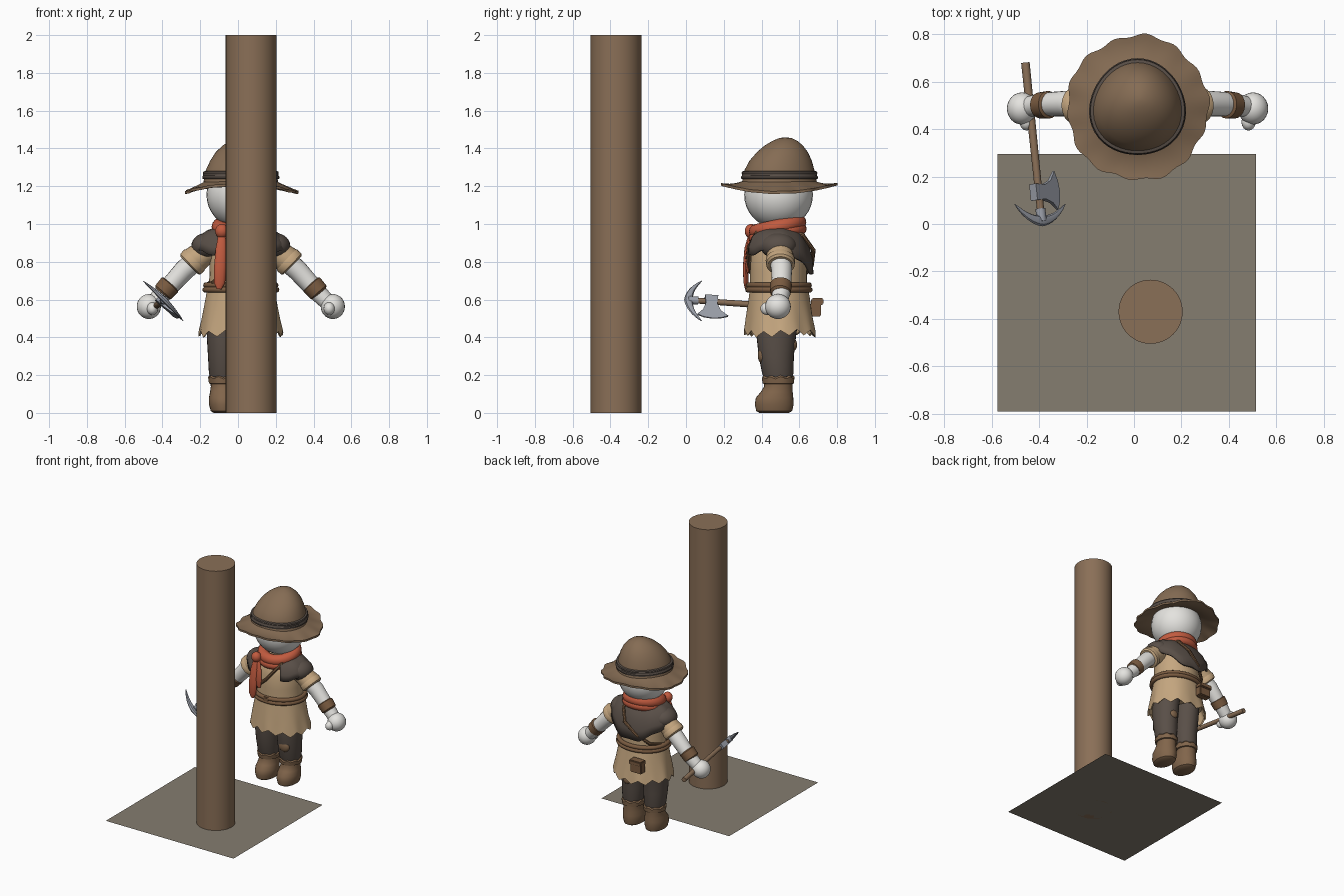
import bpy, bmesh, math
from mathutils import Vector, Matrix

if "Cube" in bpy.data.objects:
    bpy.data.objects.remove(bpy.data.objects["Cube"])

CX, CY = 0.015, 0.49  # body axis


def mat(name, r, g, b):
    m = bpy.data.materials.new(name)
    m.diffuse_color = (r, g, b, 1)
    m.use_nodes = True
    m.node_tree.nodes["Principled BSDF"].inputs["Base Color"].default_value = m.diffuse_color
    return m


WOOD = mat("wood_brown", .255, .160, .095)
GROUND = mat("ground_grey", .235, .205, .160)
FELT = mat("felt_brown", .235, .150, .088)
DARK = mat("dark_cloth", .100, .078, .064)
TAN = mat("tan_cloth", .560, .385, .215)
RED = mat("scarf_red", .540, .105, .050)
WHITE = mat("body_white", .780, .770, .740)
STEEL = mat("steel", .330, .350, .400)
LEATHER = mat("leather", .195, .105, .052)
BOOT = mat("boot_brown", .220, .130, .070)


def finish(bm, name, m):
    bmesh.ops.recalc_face_normals(bm, faces=bm.faces[:])
    me = bpy.data.meshes.new(name)
    bm.to_mesh(me)
    bm.free()
    me.polygons.foreach_set("use_smooth", [True] * len(me.polygons))
    me.set_sharp_from_angle(angle=math.radians(40))
    me.materials.append(m)
    ob = bpy.data.objects.new(name, me)
    bpy.context.scene.collection.objects.link(ob)
    return ob


def skin(name, rings, m, caps=True, wrap=True, closed=False):
    """Bridge a list of equal point rings."""
    bm = bmesh.new()
    vs = [[bm.verts.new(p) for p in r] for r in rings]
    n = len(rings[0])
    for i in range(len(vs) if closed else len(vs) - 1):
        a, b = vs[i], vs[(i + 1) % len(vs)]
        for j in range(n if wrap else n - 1):
            k = (j + 1) % n
            bm.faces.new((a[j], a[k], b[k], b[j]))
    if caps and not closed:
        bm.faces.new(vs[0])
        bm.faces.new(vs[-1])
    return finish(bm, name, m)


def loft(name, prof, m, n=32, warp=None, caps=True):
    """prof rows: z, rx, ry, x, y; warp(angle, row) gives (radius factor, dz)."""
    rings = []
    for i, (z, rx, ry, x, y) in enumerate(prof):
        ring = []
        for j in range(n):
            a = 2 * math.pi * j / n
            f, dz = warp(a, i) if warp else (1, 0)
            ring.append((x + rx * f * math.cos(a), y + ry * f * math.sin(a), z + dz))
        rings.append(ring)
    return skin(name, rings, m, caps)


def tube(name, pts, radii, m, n=14, ref=(0, 0, 1), flat=1.0, closed=False):
    """Sweep an ellipse along points; flat scales it along ref."""
    pts, rings, c = [Vector(p) for p in pts], [], len(pts)
    for i, p in enumerate(pts):
        q0 = pts[(i - 1) % c] if closed else pts[max(i - 1, 0)]
        q1 = pts[(i + 1) % c] if closed else pts[min(i + 1, c - 1)]
        t = (q1 - q0).normalized()
        s = t.cross(Vector(ref)).normalized()
        u = s.cross(t)
        r = radii[i] if isinstance(radii, (list, tuple)) else radii
        rings.append([p + s * r * math.cos(2 * math.pi * k / n)
                      + u * r * flat * math.sin(2 * math.pi * k / n) for k in range(n)])
    return skin(name, rings, m, closed=closed)


def blob(name, loc, rad, m, seg=24):
    bm = bmesh.new()
    bmesh.ops.create_uvsphere(bm, u_segments=seg, v_segments=seg // 2 + 2, radius=1,
                              matrix=Matrix.Translation(loc) @ Matrix.Diagonal((*rad, 1)))
    return finish(bm, name, m)


def box(name, loc, size, m, bevel=.006, rot=None):
    bm = bmesh.new()
    bmesh.ops.create_cube(bm, size=1, matrix=Matrix.Translation(loc)
                          @ (rot or Matrix()) @ Matrix.Diagonal((*size, 1)))
    if bevel:
        bmesh.ops.bevel(bm, geom=bm.edges[:], offset=bevel, segments=2, affect='EDGES')
    return finish(bm, name, m)


# Ground plate and post
skin("ground", [[(-.575, -.79, 0), (.515, -.79, 0)], [(-.575, .295, 0), (.515, .295, 0)]],
     GROUND, caps=False, wrap=False)
loft("post", [(0, .135, .135, .07, -.37), (2, .135, .135, .07, -.37)], WOOD, 48)

# Head
blob("head", (CX, CY, 1.155), (.182, .182, .18), WHITE, 32)


# Hat: wavy brim, lopsided crown, dark band, patch
def brim_point(a, t, dz):
    r = .165 + (.297 - .165) * t
    wave = t * t * (.006 * math.sin(14 * a) + .005 * math.sin(5 * a + 1))
    drop = .042 + .022 * math.cos(2 * a)
    z = 1.237 - drop * t + .18 * wave + .012 * t * (1 - t) * -4 * math.sin(a) ** 2
    return (CX + (r + wave) * math.cos(a), CY + (r * 1.025 + wave) * math.sin(a), z + dz)


steps = [(t / 6, 0) for t in range(7)] + [(t / 6, -.014) for t in range(6, -1, -1)]
skin("hat_brim", [[brim_point(2 * math.pi * j / 96, t, dz) for j in range(96)]
                  for t, dz in steps], FELT, caps=False)
lobes = lambda a, i: (1 + .025 * math.sin(-3 * a), 0)
loft("hat_crown", [(1.222, .198, .198, CX, CY), (1.25, .192, .192, CX, CY),
                   (1.285, .185, .185, CX, CY), (1.335, .165, .165, .018, .497),
                   (1.38, .138, .135, .02, .507), (1.415, .104, .102, .022, .515),
                   (1.44, .068, .066, .024, .522), (1.454, .034, .034, .025, .525),
                   (1.459, .008, .008, .025, .525)], FELT, 48, lobes)
loft("hat_band", [(1.236, .19, .19, CX, CY), (1.24, .203, .203, CX, CY), (1.25, .204, .204, CX, CY),
                  (1.256, .199, .199, CX, CY), (1.265, .199, .199, CX, CY),
                  (1.27, .201, .201, CX, CY), (1.278, .198, .198, CX, CY),
                  (1.283, .18, .18, CX, CY)], DARK, 48, lobes)
patch_rot = Vector((.8, -.48, .55)).to_track_quat('Z', 'Y').to_matrix().to_4x4()
box("hat_patch", (.143, .412, 1.338), (.055, .045, .009), FELT, 0, patch_rot)

# Torso and ragged skirt
loft("torso", [(.66, .17, .15, CX, CY), (.75, .165, .15, CX, CY), (.85, .165, .148, CX, CY),
               (.92, .14, .125, CX, CY), (.96, .10, .095, CX, CY), (1.0, .07, .07, CX, CY)], TAN)


def ragged(a, i):
    tooth = abs((a * 13 / (2 * math.pi)) % 1 - .5) * 2
    return (1 + .02 * math.sin(7 * a) * (i >= 2), (.032 * tooth + .006 * math.sin(3 * a)) * (i in (3, 4)))


loft("tunic_skirt", [(.685, .172, .15, CX, .492), (.6, .188, .163, CX, .494),
                     (.5, .206, .178, CX, .497), (.405, .223, .19, CX, .50),
                     (.41, .212, .18, CX, .50), (.50, .19, .165, CX, .497)], TAN, 78, ragged)

# Double belt
for i, z in enumerate((.652, .676)):
    ring = [(CX + (.188 - .004 * i) * math.cos(a), .492 + (.163 - .004 * i) * math.sin(a), z)
            for a in [2 * math.pi * k / 48 for k in range(48)]]
    tube("belt_%d" % (i + 1), ring, .0155, LEATHER, 10, closed=True)
box("belt_clasp", (CX, .325, .663), (.05, .018, .05), LEATHER)

# Back pouch with flap
box("pouch", (-.07, .688, .553), (.095, .055, .085), LEATHER)
box("pouch_flap", (-.07, .695, .59), (.105, .065, .035), LEATHER)


# Shoulder cape: open at the front, pointed at the back
def cape_point(a, t, f):
    s = math.sin(a)
    low = .86 - (.13 * s ** 2 if s > 0 else .03 * s ** 2) + .008 * math.sin(9 * a)
    return (CX + .242 * f * math.cos(a), CY + .178 * f * s, .985 + (low - .985) * t)


angs = [math.radians(-62 + 304 * k / 60) for k in range(61)]
cape = skin("shoulder_cape", [[cape_point(a, t, f) for a in angs] for t, f in
            ((0, .45), (.2, .72), (.4, .87), (.7, .97), (1, 1))], DARK, caps=False, wrap=False)
sol = cape.modifiers.new("thickness", 'SOLIDIFY')
sol.thickness = .014
sol.offset = 0

# Cross-body strap
tube("strap", [(.11, .375, .955), (.06, .335, .88), (.01, .33, .82), (-.07, .34, .75), (-.13, .39, .69),
               (-.165, .49, .675), (-.12, .61, .71), (-.04, .665, .78), (.05, .675, .86),
               (.10, .62, .94), (.12, .49, .985)], .012, LEATHER, 8, closed=True)

# Scarf: tilted neck roll, front drape, knot and two tails
for name, rx, ry, z, r in (("scarf_roll", .115, .112, .985, .04), ("scarf_fold", .125, .122, .95, .032)):
    ring = [(CX + rx * math.cos(a), CY - .005 + ry * math.sin(a), z + .025 * math.sin(a))
            for a in [2 * math.pi * k / 36 for k in range(36)]]
    tube(name, ring, r, RED, 14, closed=True)
blob("scarf_knot", (-.085, .345, .962), (.036, .034, .038), RED)
tube("scarf_tail_long", [(-.085, .34, .95), (-.09, .322, .87), (-.095, .315, .77), (-.098, .318, .69),
                         (-.10, .318, .655)], [.018, .028, .032, .03, .012], RED, 12, (0, 1, 0), .45)
tube("scarf_tail_short", [(-.075, .345, .95), (-.06, .332, .88), (-.055, .325, .80), (-.05, .328, .74)],
     [.018, .026, .03, .012], RED, 12, (0, 1, 0), .45)

# Arms and legs, mirrored
for side, s in (("right", -1), ("left", 1)):
    def P(x, y, z):
        return (CX + s * x, y, z)
    blob(side + "_shoulder_pad", P(.18, CY, .883), (.082, .095, .07), DARK)
    tube(side + "_sleeve", [P(.08, CY, .90), P(.19, .495, .85), P(.245, .50, .81), P(.268, .50, .787)],
         [.06, .068, .073, .07], TAN, 24)
    tube(side + "_cuff", [P(.235, .50, .818), P(.247, .50, .807), P(.268, .50, .787), P(.274, .50, .781)],
         [.068, .078, .076, .066], TAN, 24)
    tube(side + "_arm", [P(.18, CY, .86), P(.30, .507, .755), P(.40, .505, .645), P(.46, .495, .585)],
         [.058, .055, .049, .043], WHITE, 20)
    tube(side + "_bracer", [P(.37, .503, .685), P(.375, .503, .679), P(.412, .50, .638), P(.417, .50, .632)],
         [.048, .058, .055, .045], LEATHER, 24)
    blob(side + "_hand", P(.487, .487, .563), (.064, .068, .066), WHITE)
    blob(side + "_thumb", P(.468, .43, .552), (.03, .036, .034), WHITE, 16)
    x = CX + s * .092
    loft(side + "_trouser", [(.17, .066, .072, x, .488), (.21, .077, .083, x, .486),
                             (.30, .082, .093, x, .478), (.40, .088, .104, x, .478),
                             (.50, .088, .11, x, .485)], DARK, 28)
    loft(side + "_boot", [(0, .052, .078, x, .467), (.01, .067, .095, x, .467), (.045, .077, .103, x, .467),
                          (.08, .077, .099, x, .469), (.11, .071, .085, x, .48),
                          (.14, .067, .075, x, .489), (.18, .07, .076, x, .489)], BOOT, 28)
    loft(side + "_boot_cuff", [(.152, .066, .072, x, .489), (.156, .077, .083, x, .489),
                               (.186, .081, .086, x, .488), (.194, .074, .078, x, .488)], BOOT, 40,
         lambda a, i: (1, .006 * math.sin(9 * a) * (i > 1)))
blob("knee_patch", (CX + .098, .402, .305), (.044, .022, .043), BOOT, 18)
blob("rear_patch", (CX + .09, .572, .36), (.032, .016, .03), BOOT, 16)

# Tool: handle, curved pick and axe blade
butt, tip = Vector((-.458, .68, .55)), Vector((-.39, .02, .597))
h = (tip - butt).normalized()
d = Vector((.707, 0, -.707))
nrm = h.cross(d).normalized()
tube("tool_handle", [butt, tip], [.018, .015], WOOD, 12)
ks = [k / 8 for k in range(-8, 9)]
tube("pick_head", [tip + d * .15 * k - h * (.07 * k * k - .006) for k in ks],
     [.002 + .022 * (1 - abs(k)) ** .7 for k in ks], STEEL, 8, nrm, .65)
tube("pick_socket", [tip - h * .045, tip + h * .008], .021, STEEL, 12)
outline = [(.08, -.032), (.15, -.032), (.145, .025), (.165, .07), (.205, .10), (.165, .118), (.12, .124),
           (.075, .118), (.04, .102), (.07, .07), (.085, .025)]
skin("axe_blade", [[tip - h * a + d * b + nrm * k * max(.003, .02 - .15 * max(b, 0)) for a, b in outline]
                   for k in (-1, 1)], STEEL)
